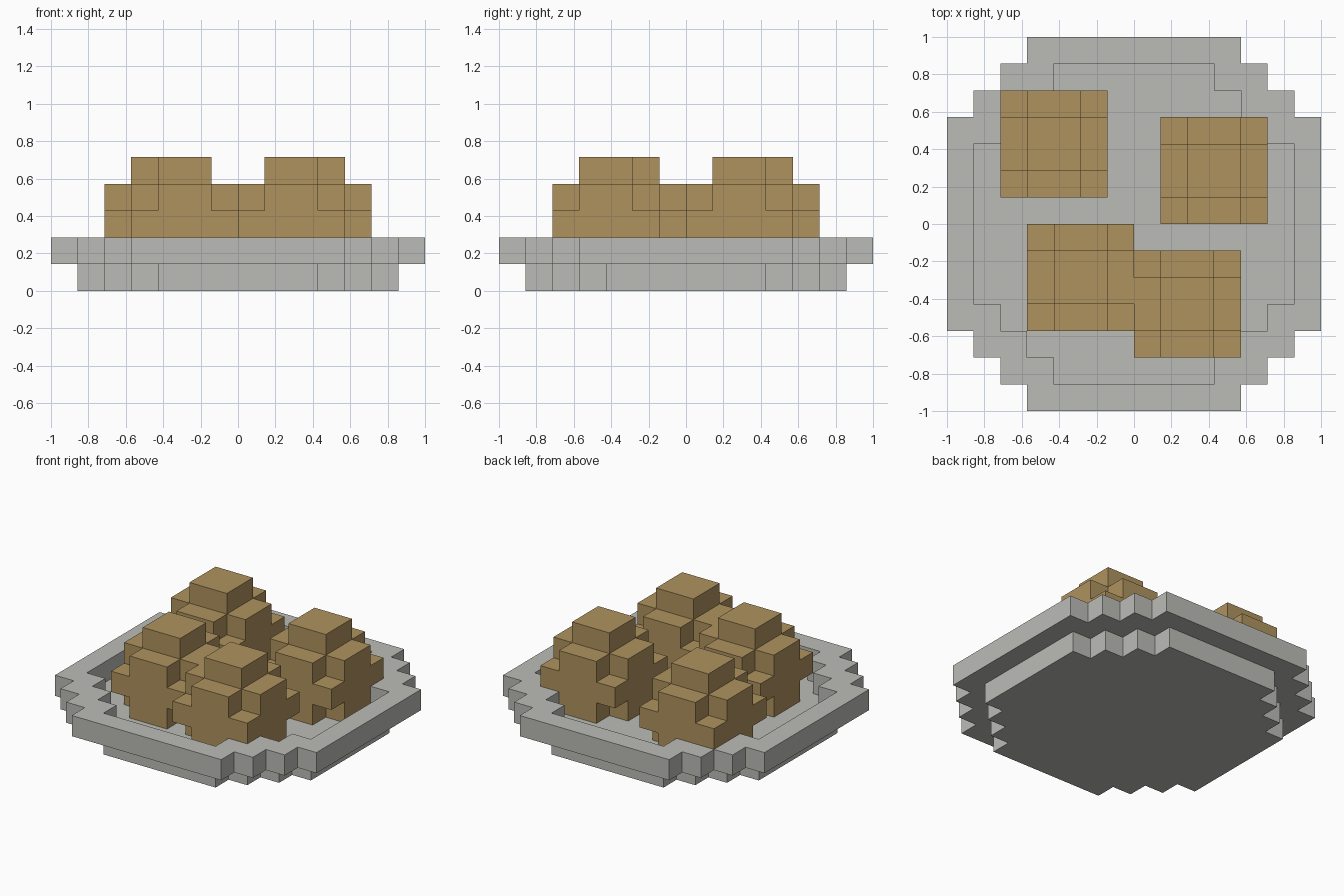
import bpy, bmesh, math
from mathutils import Vector

if "Cube" in bpy.data.objects:
    bpy.data.objects.remove(bpy.data.objects["Cube"])

U = 1 / 7  # size of one block


def material(name, rgb):
    m = bpy.data.materials.new(name)
    m.diffuse_color = (*rgb, 1)
    m.use_nodes = True
    m.node_tree.nodes["Principled BSDF"].inputs["Base Color"].default_value = m.diffuse_color
    return m


GREY = material("plate_grey", (0.50, 0.505, 0.475))
TAN = material("dumpling_tan", (0.43, 0.29, 0.112))


def blocks(name, cells, mat, centre=(0, 0)):
    """Outer skin of a set of unit blocks, with flat areas merged."""
    cells = set(cells)
    bm = bmesh.new()
    cache = {}

    def vert(p):
        key = tuple(round(c) for c in p)
        if key not in cache:
            cache[key] = bm.verts.new(Vector(key) * U)
        return cache[key]

    for cell in cells:
        mid = Vector(cell) + Vector((0.5, 0.5, 0.5))
        for axis in range(3):
            for sign in (-1, 1):
                near = list(cell)
                near[axis] += sign
                if tuple(near) in cells:
                    continue
                n, a, b = Vector(), Vector(), Vector()
                n[axis] = sign * 0.5
                a[(axis + 1) % 3] = 0.5
                b[(axis + 2) % 3] = 0.5 * sign
                bm.faces.new([vert(mid + n + c) for c in (-a - b, a - b, a + b, b - a)])
    bmesh.ops.dissolve_limit(bm, angle_limit=math.radians(1),
                             verts=bm.verts[:], edges=bm.edges[:])
    me = bpy.data.meshes.new(name)
    bm.to_mesh(me)
    bm.free()
    me.materials.append(mat)
    ob = bpy.data.objects.new(name, me)
    ob.location = (centre[0] * U, centre[1] * U, 0)
    bpy.context.collection.objects.link(ob)
    return ob


def disc(r):
    """Stepped disc: three single-block steps at each corner."""
    def inside(x, y):
        ax, ay = abs(x + 0.5), abs(y + 0.5)
        return max(ax, ay) < r and ax + ay < 2 * r - 3
    return {(x, y) for x in range(-r, r) for y in range(-r, r) if inside(x, y)}


# Plate: solid base and raised rim around it
blocks("plate_base", [(x, y, 0) for x, y in disc(6)], GREY)
blocks("plate_rim", [(x, y, 1) for x, y in disc(7) - disc(6)], GREY)

# Ball: cross layer, full layer, cross layer, small cap
square = [(x, y) for x in range(-2, 2) for y in range(-2, 2)]
core = [(x, y) for x, y in square if x in (-1, 0) and y in (-1, 0)]
cross = [(x, y) for x, y in square if x in (-1, 0) or y in (-1, 0)]
ball = [(x, y, z) for z, layer in enumerate((cross, square, cross, core), 1)
        for x, y in layer]
for i, c in enumerate([(-3, 3), (3, 2), (-2, -2), (2, -3)], 1):
    blocks(f"food_ball_{i}", ball, TAN, c)
